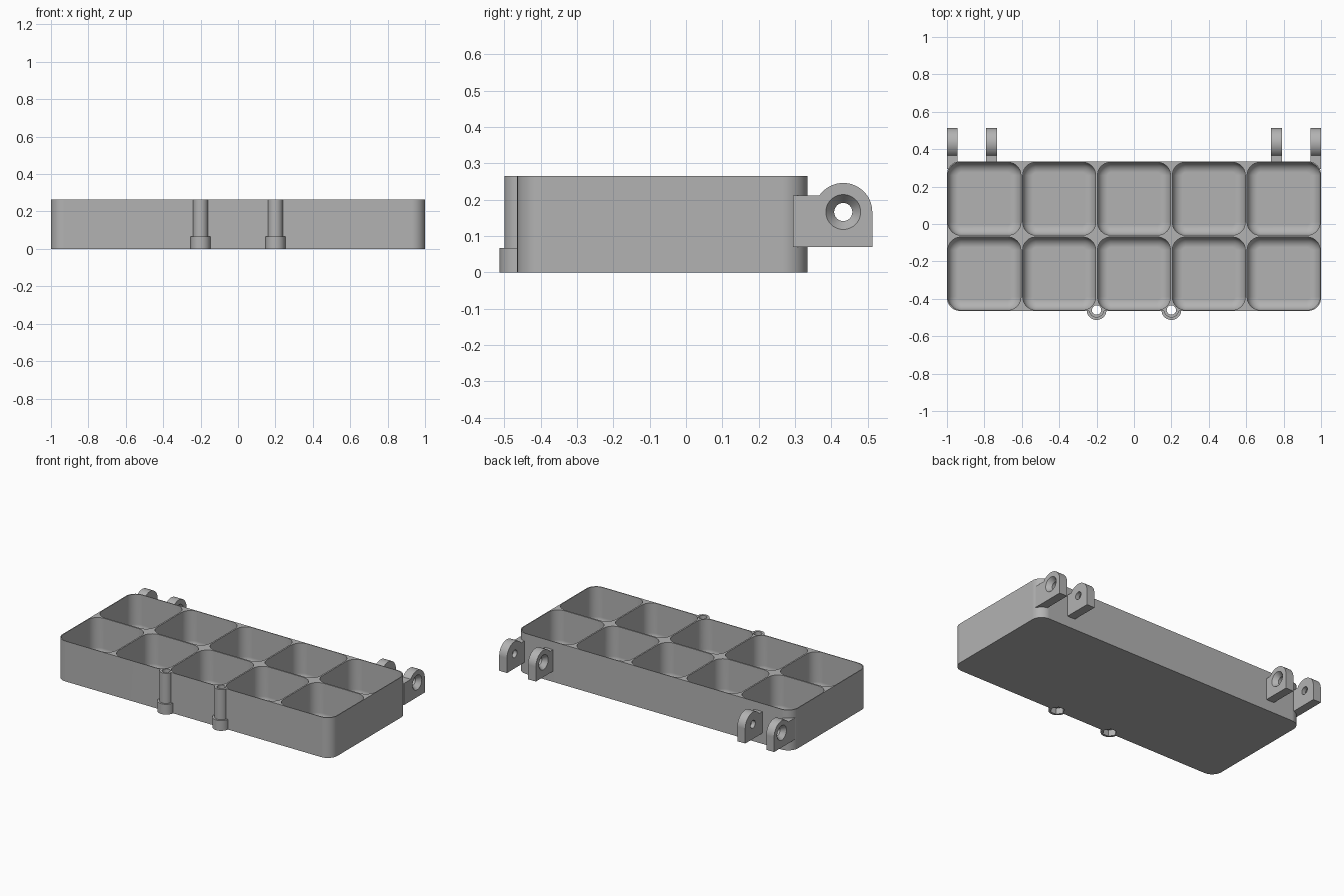
import bpy, bmesh
from math import pi, sin, cos, sqrt, asin, radians
from mathutils import Vector

if "Cube" in bpy.data.objects:
    bpy.data.objects.remove(bpy.data.objects["Cube"], do_unlink=True)

grey = bpy.data.materials.new("plain grey")
grey.use_nodes = True
grey.diffuse_color = (0.45, 0.45, 0.45, 1)
grey.node_tree.nodes["Principled BSDF"].inputs["Base Color"].default_value = grey.diffuse_color

HEIGHT, MID_Y = 0.265, -0.065
FRONT_Y = MID_Y - 0.4
POST_Y = -0.46
PIVOT_Y, PIVOT_Z, LUG_R = 0.433, 0.166, 0.08


def loft(bm, rings):
    """Closed solid through rings of equal point count."""
    loops = [[bm.verts.new(p) for p in ring] for ring in rings]
    for a, b in zip(loops, loops[1:]):
        for i in range(len(a)):
            j = (i + 1) % len(a)
            bm.faces.new((a[i], a[j], b[j], b[i]))
    bm.faces.new(loops[0][::-1])
    bm.faces.new(loops[-1])


def rounded_rect(cx, cy, hx, hy, r, z, steps=10):
    pts = []
    for k, (sx, sy) in enumerate([(1, 1), (-1, 1), (-1, -1), (1, -1)]):
        for i in range(steps + 1):
            a = (k + i / steps) * pi / 2
            pts.append((cx + sx * (hx - r) + r * cos(a), cy + sy * (hy - r) + r * sin(a), z))
    return pts


def circle(x, y, r, z, n=48):
    return [(x + r * cos(2 * pi * i / n), y + r * sin(2 * pi * i / n), z) for i in range(n)]


def hexagon(x, y, apothem, z, n=48):
    pts = []
    for i in range(n):
        a = 2 * pi * i / n
        r = apothem / cos(a % (pi / 3) - pi / 6)
        pts.append((x + r * cos(a), y + r * sin(a), z))
    return pts


def side_circle(x, r, n=40):
    return [(x, PIVOT_Y + r * cos(2 * pi * i / n), PIVOT_Z + r * sin(2 * pi * i / n)) for i in range(n)]


def make_object(name, solids):
    bm = bmesh.new()
    for rings in solids:
        loft(bm, rings)
    bmesh.ops.recalc_face_normals(bm, faces=bm.faces)
    mesh = bpy.data.meshes.new(name)
    bm.to_mesh(mesh)
    bm.free()
    mesh.materials.append(grey)
    obj = bpy.data.objects.new(name, mesh)
    bpy.context.collection.objects.link(obj)
    return obj


def apply_boolean(obj, other, operation):
    mod = obj.modifiers.new("cut", "BOOLEAN")
    mod.operation, mod.solver, mod.object = operation, "EXACT", other
    bpy.context.view_layer.objects.active = obj
    bpy.ops.object.modifier_apply(modifier=mod.name)


# Hinge lugs: (outer-facing direction, near x, far x); countersinks face away from each pair
lugs = []
for side, word in ((1, "left"), (-1, "right")):
    lugs.append((f"outer_hinge_lug_{word}", side * 0.943, side * 1.0))
    lugs.append((f"inner_hinge_lug_{word}", side * 0.79, side * 0.733))

# Cutters: compartments with rounded floors, post bores with nut recesses, hinge bores
cuts = []
FILLET, FLOOR = 0.055, 0.012
for col in range(5):
    for row in (-1, 1):
        cx, cy = 0.4 * (col - 2), MID_Y + 0.2 * row
        rings = []
        for i in range(9):
            a = i / 8 * pi / 2
            inset = FILLET * (1 - sin(a))
            rings.append(rounded_rect(cx, cy, 0.195 - inset, 0.195 - inset, 0.07 - inset,
                                      FLOOR + FILLET * (1 - cos(a))))
        rings.append(rounded_rect(cx, cy, 0.195, 0.195, 0.07, HEIGHT + 0.1))
        cuts.append(rings)
for x in (-0.2, 0.2):
    cuts.append([hexagon(x, POST_Y, 0.037, -0.05), hexagon(x, POST_Y, 0.037, 0.04),
                 circle(x, POST_Y, 0.025, 0.04), circle(x, POST_Y, 0.025, HEIGHT + 0.05)])
for _, plain, sunk in lugs:
    d = 1 if sunk > plain else -1
    cuts.append([side_circle(plain - d * 0.02, 0.025), side_circle(sunk - d * 0.03, 0.025),
                 side_circle(sunk, 0.048), side_circle(sunk + d * 0.02, 0.048)])
cutter = make_object("cutter", cuts)
cutter.hide_render = True

# Tray body
parts = [make_object("tray", [[rounded_rect(0, MID_Y, 1, 0.4, 0.07, z) for z in (0, HEIGHT)]])]

# Front posts with a wider foot
for x, word in ((0.2, "left"), (-0.2, "right")):
    parts.append(make_object(f"front_post_{word}", [[
        circle(x, POST_Y, 0.053, 0), circle(x, POST_Y, 0.053, 0.067),
        circle(x, POST_Y, 0.04, 0.067), circle(x, POST_Y, 0.04, HEIGHT)]]))

# Lug profile: short arm, square lower corner, round top around the pivot
ARM_TOP = 0.212
end = pi - asin((ARM_TOP - PIVOT_Z) / LUG_R)
profile = [(0.295, ARM_TOP), (0.295, 0.07), (PIVOT_Y + LUG_R, 0.07)]
profile += [(PIVOT_Y + LUG_R * cos(end * i / 24), PIVOT_Z + LUG_R * sin(end * i / 24)) for i in range(25)]
for name, plain, sunk in lugs:
    parts.append(make_object(name, [[[(x, y, z) for y, z in profile] for x in (plain, sunk)]]))

# Cut every part, then shade smooth with crisp edges
for obj in parts:
    apply_boolean(obj, cutter, "DIFFERENCE")
    bpy.ops.object.select_all(action="DESELECT")
    obj.select_set(True)
    bpy.context.view_layer.objects.active = obj
    bpy.ops.object.shade_smooth_by_angle(angle=radians(30))
    weighted = obj.modifiers.new("even_normals", "WEIGHTED_NORMAL")
    weighted.keep_sharp = True

bpy.data.objects.remove(cutter, do_unlink=True)
